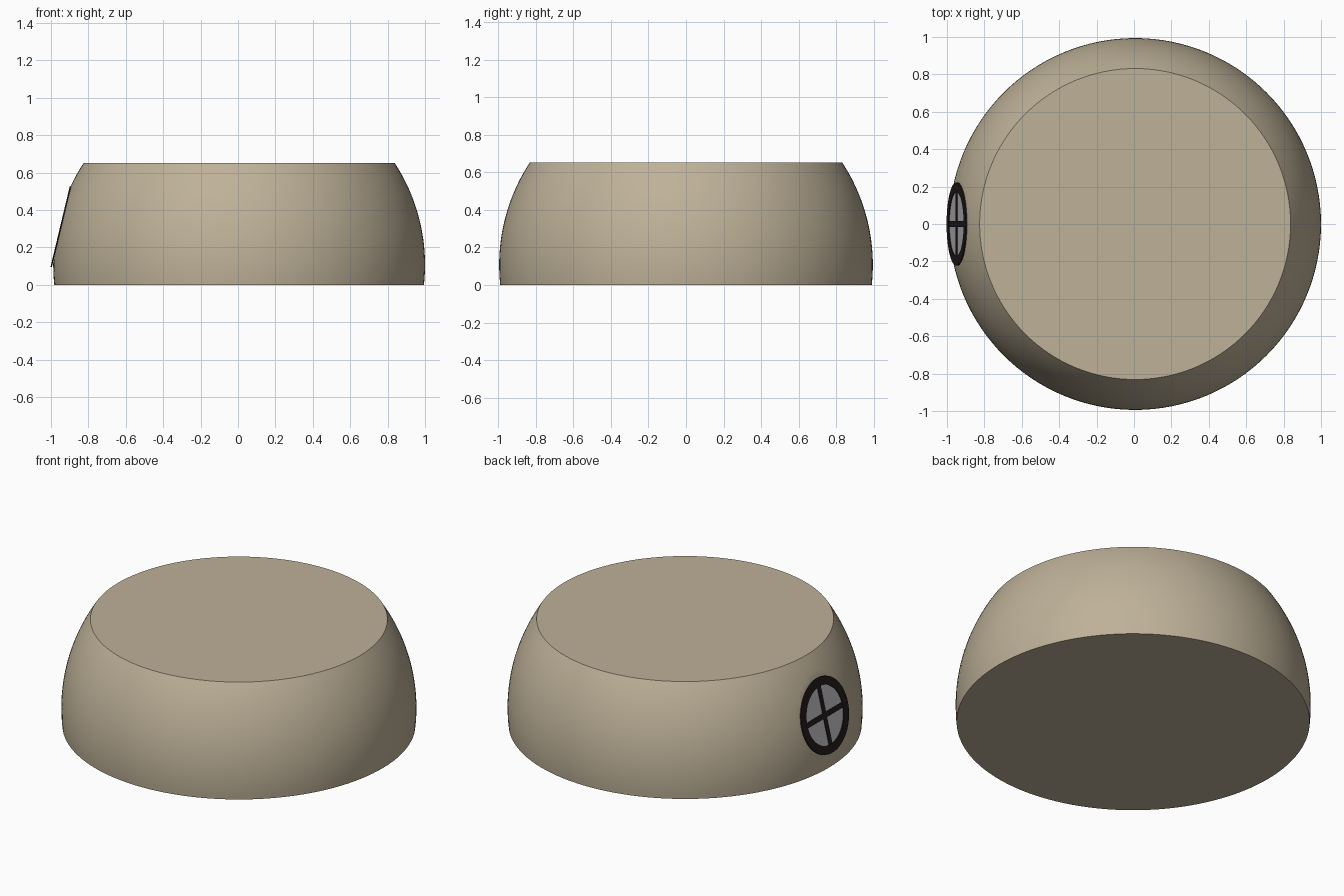
import bpy, bmesh, math
from mathutils import Matrix, Vector

if "Cube" in bpy.data.objects:
    bpy.data.objects.remove(bpy.data.objects["Cube"])

R, CX, CZ, TOP = 0.994, 0.006, 0.107, 0.652   # truncated sphere
TILT = math.radians(13.4)                     # window lean
WIN = Vector((-0.944, 0, 0.31))               # window centre on the cut
OUT = Vector((-math.cos(TILT), 0, math.sin(TILT)))
UP = Vector((math.sin(TILT), 0, math.cos(TILT)))
SIDE = UP.cross(OUT)


def material(name, rgb):
    m = bpy.data.materials.new(name)
    m.diffuse_color = (*rgb, 1)
    m.use_nodes = True
    m.node_tree.nodes["Principled BSDF"].inputs["Base Color"].default_value = m.diffuse_color
    return m


STONE = material("warm_stone", (0.515, 0.44, 0.315))
FRAME = material("dark_frame", (0.016, 0.011, 0.010))
GLASS = material("grey_glass", (0.50, 0.50, 0.53))


def finish(name, bm, mat, matrix=None):
    bmesh.ops.recalc_face_normals(bm, faces=bm.faces)
    me = bpy.data.meshes.new(name)
    bm.to_mesh(me)
    bm.free()
    me.materials.append(mat)
    ob = bpy.data.objects.new(name, me)
    bpy.context.collection.objects.link(ob)
    if matrix:
        me.transform(matrix)
    bpy.ops.object.select_all(action='DESELECT')
    ob.select_set(True)
    bpy.context.view_layer.objects.active = ob
    bpy.ops.object.shade_smooth_by_angle(angle=math.radians(25))
    return ob


def lathe(profile, n, closed=False):
    """Revolve (radius, z) points round z; open profiles get end caps."""
    bm = bmesh.new()
    rings = [[bm.verts.new((r * math.cos(2 * math.pi * i / n),
                            r * math.sin(2 * math.pi * i / n), z))
              for i in range(n)] for r, z in profile]
    pairs = list(zip(rings, rings[1:]))
    if closed:
        pairs.append((rings[-1], rings[0]))
    else:
        bm.faces.new(rings[0])
        bm.faces.new(rings[-1])
    for a, b in pairs:
        for i in range(n):
            j = (i + 1) % n
            bm.faces.new((a[i], a[j], b[j], b[i]))
    return bm


# Body: truncated sphere, sliced flat behind the window
a0, a1 = math.asin(-CZ / R), math.asin((TOP - CZ) / R)
angles = [a0 + (a1 - a0) * k / 20 for k in range(21)]
bm = lathe([(R * math.cos(a), CZ + R * math.sin(a)) for a in angles], 128)
bmesh.ops.translate(bm, verts=bm.verts, vec=(CX, 0, 0))
cut = bmesh.ops.bisect_plane(bm, geom=bm.verts[:] + bm.edges[:] + bm.faces[:],
                             plane_co=WIN, plane_no=OUT, clear_outer=True)
rim = [e for e in cut["geom_cut"] if isinstance(e, bmesh.types.BMEdge)]
bmesh.ops.holes_fill(bm, edges=rim)
finish("body", bm, STONE)

# Window, built flat and then tilted onto the cut
place = Matrix.Translation(WIN) @ Matrix((SIDE, UP, OUT)).transposed().to_4x4()
finish("window_glass", lathe([(0.18, 0), (0.18, 0.003)], 64), GLASS, place)
finish("window_frame", lathe([(0.172, 0), (0.222, 0), (0.222, 0.007),
                              (0.172, 0.007)], 64, True), FRAME, place)
for name, sx, sy in (("window_bar_upright", 0.032, 0.36),
                     ("window_bar_level", 0.36, 0.032)):
    bm = bmesh.new()
    bmesh.ops.create_cube(bm, size=1, matrix=Matrix.Translation((0, 0, 0.003))
                          @ Matrix.Diagonal((sx, sy, 0.006, 1)))
    finish(name, bm, FRAME, place)
